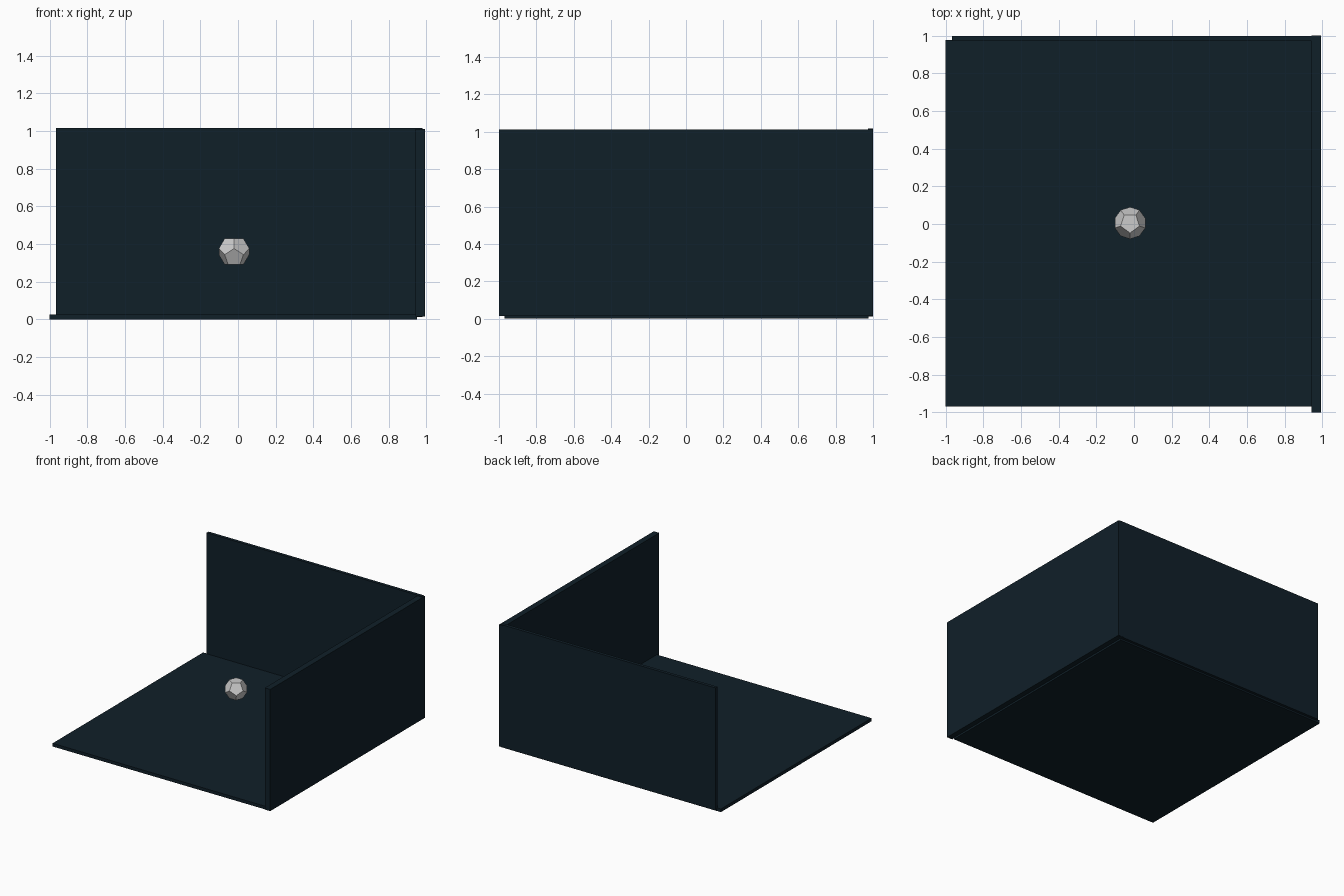
import bpy, bmesh
from math import sin, cos, pi, sqrt

if "Cube" in bpy.data.objects:
    bpy.data.objects.remove(bpy.data.objects["Cube"])

# Dark blue material for the panels
mat = bpy.data.materials.new("dark_panel")
mat.diffuse_color = (0.005, 0.014, 0.022, 1)
mat.use_nodes = True
mat.node_tree.nodes["Principled BSDF"].inputs["Base Color"].default_value = mat.diffuse_color


def add_object(name, bm, location=(0, 0, 0)):
    bmesh.ops.recalc_face_normals(bm, faces=bm.faces)
    mesh = bpy.data.meshes.new(name)
    bm.to_mesh(mesh)
    bm.free()
    obj = bpy.data.objects.new(name, mesh)
    obj.location = location
    bpy.context.collection.objects.link(obj)
    return obj


def panel(name, low, high):
    bm = bmesh.new()
    bmesh.ops.create_cube(bm, size=1)
    for v in bm.verts:
        v.co = [(a + b) / 2 + c * (b - a) for a, b, c in zip(low, high, v.co)]
    add_object(name, bm, ).data.materials.append(mat)


# Floor and two walls, slightly offset where they meet
panel("floor", (-1.0, -0.97, 0.0), (0.95, 0.977, 0.026))
panel("back_wall", (-0.966, 0.973, 0.013), (0.98, 0.999, 1.016))
panel("right_wall", (0.943, -1.0, 0.015), (0.992, 1.001, 1.011))


# Floating dodecahedron: four rings of five vertices
R = 0.0867
h_out, h_in = 0.7947 * R, 0.1876 * R
r_out, r_in = 0.6071 * R, 0.9822 * R
bm = bmesh.new()


def ring(radius, z, start):
    angles = [start + i * 2 * pi / 5 for i in range(5)]
    return [bm.verts.new((radius * cos(a), radius * sin(a), z)) for a in angles]


down, shifted = -pi / 2, -pi / 2 + pi / 5
top, upper = ring(r_out, h_out, down), ring(r_in, h_in, down)
lower, bottom = ring(r_in, -h_in, shifted), ring(r_out, -h_out, shifted)
bm.faces.new(top)
bm.faces.new(bottom[::-1])
for i in range(5):
    j = (i + 1) % 5
    bm.faces.new((top[i], upper[i], lower[i], upper[j], top[j]))
    bm.faces.new((bottom[i], bottom[j], lower[j], upper[j], lower[i]))
add_object("dodecahedron", bm, (-0.021, 0.005, 0.36))
